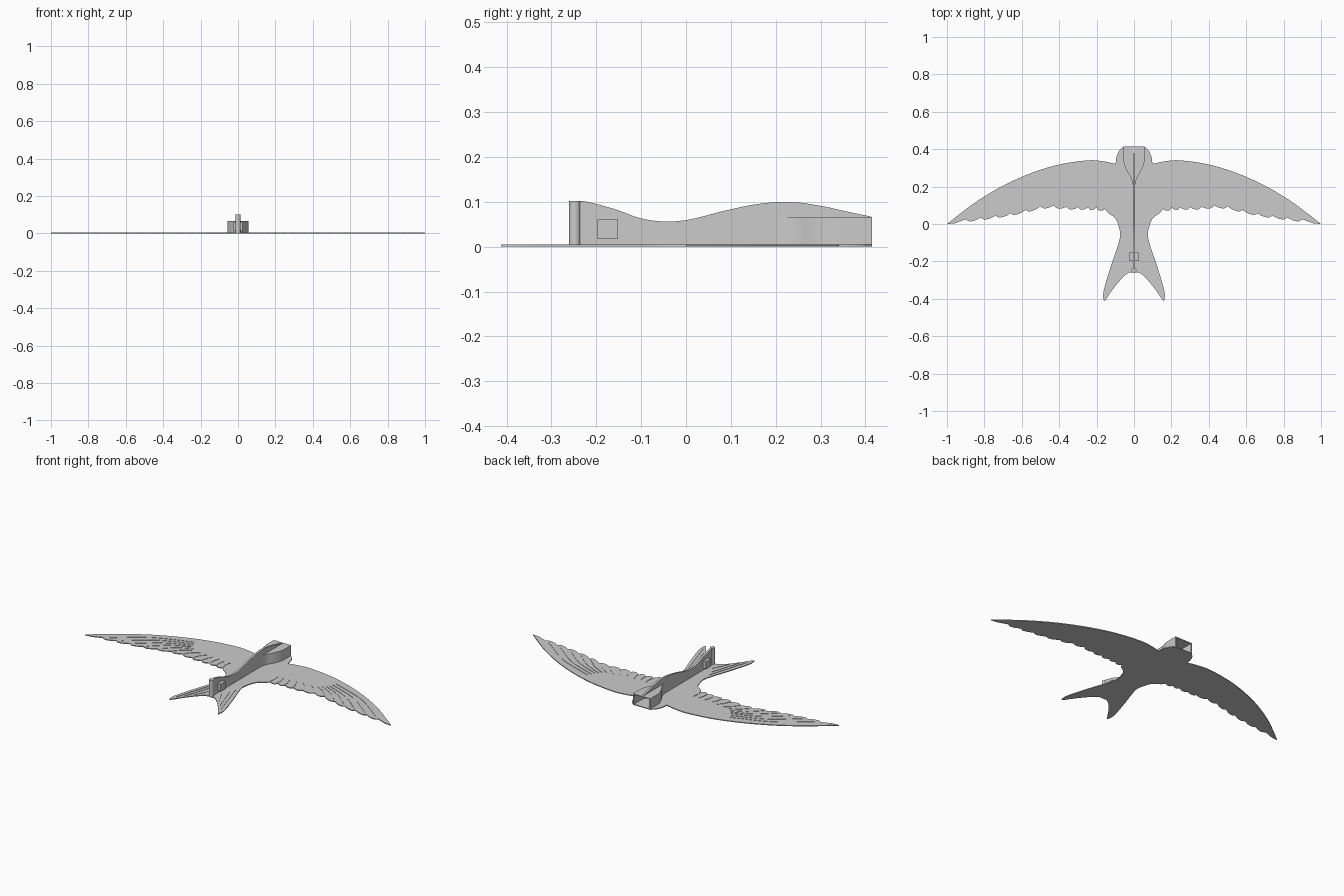
import bpy, bmesh, math
from mathutils import Vector

cube = bpy.data.objects.get("Cube")
if cube:
    bpy.data.objects.remove(cube, do_unlink=True)

grey = bpy.data.materials.new("plain_grey")
grey.use_nodes = True
GREY = (0.6, 0.6, 0.6, 1)
grey.diffuse_color = GREY
grey.node_tree.nodes["Principled BSDF"].inputs["Base Color"].default_value = GREY


def spline(pts, steps=5):
    """Smooth curve through the points."""
    p = [Vector(q) for q in pts]
    p = [2 * p[0] - p[1]] + p + [2 * p[-1] - p[-2]]
    out = []
    for a, b, c, d in zip(p, p[1:], p[2:], p[3:]):
        for i in range(steps):
            t = i / steps
            out.append(b + (c - a) * t / 2 + (2 * a - 5 * b + 4 * c - d) * t * t / 2
                       + (3 * b - a - 3 * c + d) * t ** 3 / 2)
    return out + [p[-2]]


def mirror_x(pts):
    return [Vector((-p[0], p[1])) for p in reversed(pts)]


def prisms(name, outlines, low, high, axis="Z"):
    """Extrude closed outlines along z, or (y, z) outlines along x."""
    bm = bmesh.new()
    for pts in outlines:
        place = (lambda p, h: (p[0], p[1], h)) if axis == "Z" else (lambda p, h: (h, p[0], p[1]))
        lower = [bm.verts.new(place(p, low)) for p in pts]
        upper = [bm.verts.new(place(p, high)) for p in pts]
        bm.faces.new(lower)
        bm.faces.new(upper)
        for i in range(len(pts)):
            bm.faces.new((lower[i - 1], lower[i], upper[i], upper[i - 1]))
    bmesh.ops.recalc_face_normals(bm, faces=bm.faces)
    mesh = bpy.data.meshes.new(name)
    bm.to_mesh(mesh)
    bm.free()
    mesh.materials.append(grey)
    obj = bpy.data.objects.new(name, mesh)
    bpy.context.collection.objects.link(obj)
    return obj


def slot(a, b, bend=0.0, width=0.0025):
    """Thin bowed groove outline from a to b."""
    a, b = Vector(a), Vector(b)
    side = (b - a).orthogonal().normalized()
    mid = (a + b) / 2 + side * bend
    line = spline([a, mid, b], 4)
    return [p + side * width for p in line] + [p - side * width for p in reversed(line)]


# Flat bird silhouette: head, leading edge, scalloped feathers, forked tail
THICK = 0.005
head = spline([(0.055, 0.415), (0.08, 0.39), (0.095, 0.355), (0.098, 0.325)])
leading = spline([(0.1, 0.322), (0.17, 0.336), (0.25, 0.34), (0.4, 0.318), (0.55, 0.272),
                  (0.7, 0.205), (0.83, 0.128), (0.93, 0.055), (1, 0)])
notches = [(0.9, 0.025), (0.82, 0.034), (0.74, 0.045), (0.66, 0.057), (0.58, 0.075),
           (0.5, 0.095), (0.43, 0.1), (0.36, 0.092), (0.3, 0.09), (0.245, 0.09),
           (0.2, 0.088), (0.155, 0.08)]
roots = [(0.465, 0.255), (0.455, 0.235), (0.445, 0.215), (0.435, 0.2), (0.42, 0.185),
         (0.4, 0.17), (0.36, 0.165), (0.315, 0.16), (0.275, 0.155), (0.23, 0.155),
         (0.19, 0.15), (0.155, 0.15)]
trailing = [Vector((0.96, 0.003))]
for a, b in zip(notches, notches[1:]):
    a, b = Vector(a), Vector(b)
    trailing += spline([a, a.lerp(b, 0.25) - Vector((0, 0.013)),
                        a.lerp(b, 0.65) - Vector((0, 0.011)), b], 3)[:-1]
trailing.append(Vector(notches[-1]))
body = spline([(0.14, 0.06), (0.1, 0.03), (0.083, -0.01), (0.074, -0.06), (0.088, -0.12),
               (0.125, -0.23), (0.158, -0.34), (0.165, -0.385), (0.16, -0.413)])
fork = spline([(0.15, -0.403), (0.11, -0.345), (0.06, -0.285), (0.025, -0.258)])
half = head + leading + trailing + body + fork
plate = prisms("bird_plate", [half + mirror_x(half)], 0, THICK)

# Feather grooves cut into the upper face
grooves = []
for root, notch in zip(roots, notches):
    root, notch = Vector(root), Vector(notch)
    length = (notch - root).length
    grooves.append(slot(root, root.lerp(notch, 0.93), length * 0.06))
for a, b in [((0.068, -0.12), (0.145, -0.37)), ((0.058, -0.16), (0.115, -0.335)),
             ((0.036, -0.2), (0.08, -0.29))]:
    grooves.append(slot(a, b))
grooves += [mirror_x(g) for g in grooves]
cutter = prisms("groove_cutter", grooves, THICK - 0.002, THICK + 0.01)
cutter.hide_render = True
cutter.hide_viewport = True
cut = plate.modifiers.new("feather_grooves", "BOOLEAN")
cut.object = cutter
cut.operation = "DIFFERENCE"
cut.solver = "EXACT"

# Wavy spine running from the tail post onto the head roof
ridge = spline([(-0.248, 0.102), (-0.22, 0.1), (-0.16, 0.084), (-0.1, 0.063), (-0.045, 0.056),
                (0.01, 0.061), (0.09, 0.081), (0.16, 0.095), (0.23, 0.1), (0.3, 0.091),
                (0.36, 0.078), (0.412, 0.067)])
prisms("spine", [ridge + [(0.412, 0.062), (0.25, 0.062), (0.25, 0.002), (-0.248, 0.002)]],
       -0.006, 0.006, "X")

# Round tail post
post = [(0.013 * math.cos(math.tau * i / 24), 0.013 * math.sin(math.tau * i / 24) - 0.248)
        for i in range(24)]
prisms("tail_post", [post], 0.002, 0.102)

# Crossing peg through the spine
prisms("peg", [[(-0.197, 0.017), (-0.152, 0.017), (-0.152, 0.06), (-0.197, 0.06)]],
       -0.025, 0.025, "X")

# Hollow head box, open at the beak end
ROOF = 0.066
outer = [(0.057, 0.415), (0.057, 0.345)] + spline(
    [(0.056, 0.335), (0.05, 0.312), (0.036, 0.28), (0.018, 0.25), (0.009, 0.225), (0.006, 0.205)])
inner = [(0.05, 0.415), (0.05, 0.345)] + spline([(0.049, 0.335), (0.04, 0.306), (0.012, 0.258)])
prisms("head_walls", [outer + mirror_x(outer) + mirror_x(inner)[::-1] + inner[::-1]],
       THICK - 0.002, ROOF - 0.005)
prisms("head_roof", [outer + mirror_x(outer)], ROOF - 0.005, ROOF)

# Smooth the curved walls, keep the edges crisp
for obj in bpy.context.scene.objects:
    if obj.type == "MESH":
        bpy.ops.object.select_all(action="DESELECT")
        if obj.hide_viewport:
            continue
        obj.select_set(True)
        bpy.context.view_layer.objects.active = obj
        bpy.ops.object.shade_smooth_by_angle(angle=math.radians(30))
